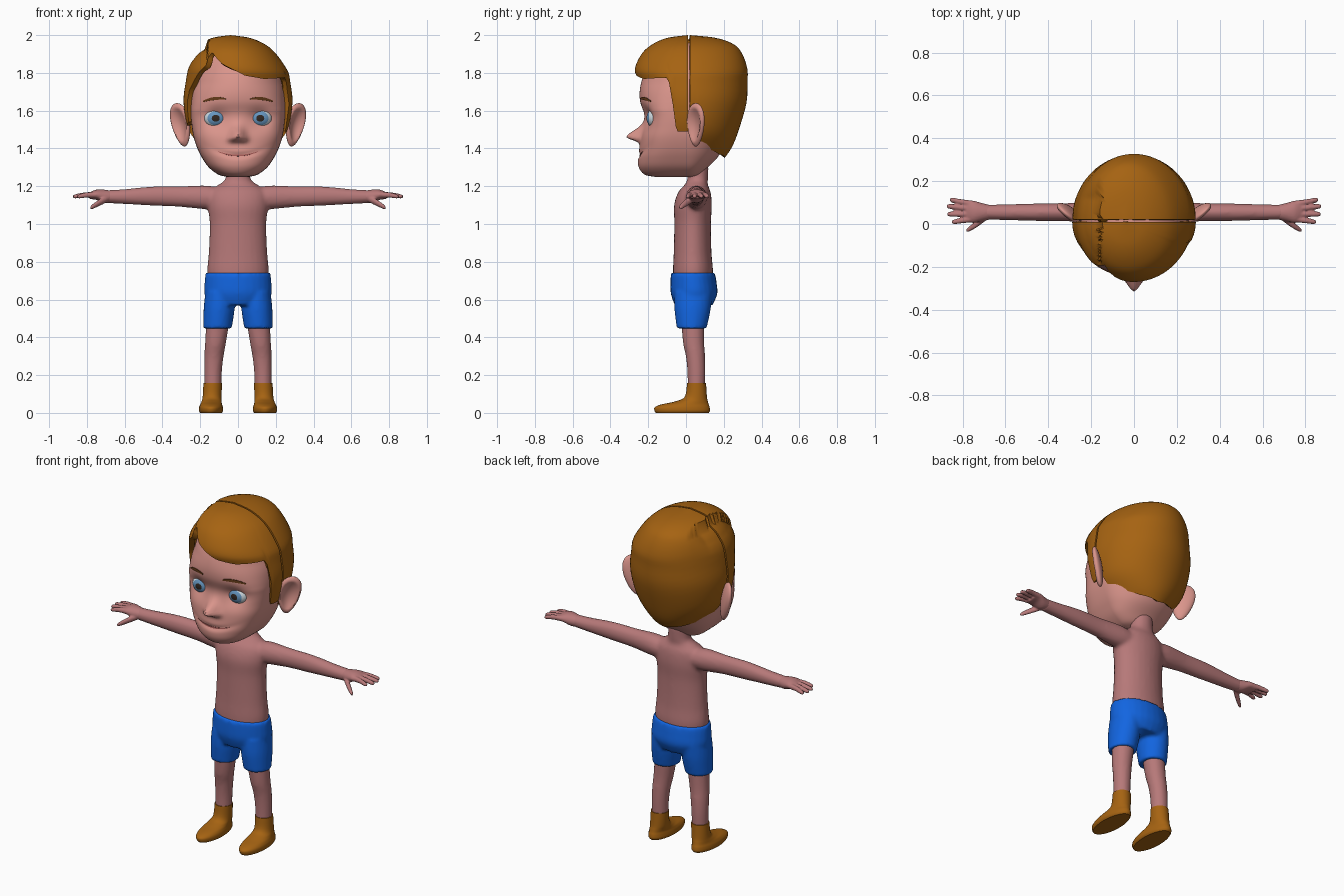
import bpy, bmesh, math
from mathutils import Vector

if "Cube" in bpy.data.objects:
    bpy.data.objects.remove(bpy.data.objects["Cube"])


def material(name, r, g, b):
    m = bpy.data.materials.new(name)
    m.use_nodes = True
    m.diffuse_color = (r, g, b, 1)
    m.node_tree.nodes["Principled BSDF"].inputs["Base Color"].default_value = (r, g, b, 1)
    return m


face_skin = material("face_skin", .70, .30, .26)
body_skin = material("body_skin", .47, .19, .19)
brown = material("warm_brown", .38, .125, .006)
blue = material("shorts_blue", .006, .13, .75)
white = material("eye_white", .62, .70, .75)
iris = material("iris_blue", .13, .30, .52)
pupil = material("pupil_dark", .03, .02, .015)
brow = material("brow_brown", .13, .045, .01)
lip = material("lip_line", .36, .10, .09)


def clamp(v):
    return min(max(v, 0), 1)


def spline(rows, u):
    """Smooth curve through the rows, u counts rows."""
    i = min(int(u), len(rows) - 2)
    f = u - i
    p = [rows[min(max(i + k, 0), len(rows) - 1)] for k in (-1, 0, 1, 2)]
    return [b + f / 2 * (c - a + f * (2 * a - 5 * b + 4 * c - d + f * (3 * (b - c) + d - a)))
            for a, b, c, d in zip(*p)]


def bisect(fn, target, lo, hi):
    for _ in range(30):
        mid = (lo + hi) / 2
        lo, hi = (mid, hi) if fn(mid) < target else (lo, mid)
    return lo


def skin(bm, rings, closed=True):
    """Join rows of points with quads."""
    vs = [[bm.verts.new(p) for p in ring] for ring in rings]
    n = len(vs[0])
    for a, b in zip(vs, vs[1:]):
        for j in range(n if closed else n - 1):
            k = (j + 1) % n
            bm.faces.new((a[j], a[k], b[k], b[j]))
    if closed:
        bm.faces.new(vs[0])
        bm.faces.new(vs[-1])


def loft(bm, rows, axis="z", sides=(1, -1), seg=28, steps=5):
    """Rows hold position along the axis, two centres and two radii."""
    for side in sides:
        rings = []
        for k in range((len(rows) - 1) * steps + 1):
            t, c1, c2, r1, r2 = spline(rows, k / steps)
            ring = []
            for j in range(seg):
                a = math.tau * j / seg
                p, q = c1 + r1 * math.cos(a), c2 + r2 * math.sin(a)
                ring.append((p * side, q, t) if axis == "z" else (t * side, p, q))
            rings.append(ring)
        skin(bm, rings)


def make(name, bm, *mats):
    bmesh.ops.remove_doubles(bm, verts=bm.verts, dist=1e-5)
    bmesh.ops.recalc_face_normals(bm, faces=bm.faces)
    me = bpy.data.meshes.new(name)
    bm.to_mesh(me)
    bm.free()
    for m in mats:
        me.materials.append(m)
    ob = bpy.data.objects.new(name, me)
    bpy.context.collection.objects.link(ob)
    bpy.ops.object.select_all(action="DESELECT")
    ob.select_set(True)
    bpy.context.view_layer.objects.active = ob
    bpy.ops.object.shade_smooth_by_angle(angle=math.radians(50))
    return ob


def fuse(ob, voxel, smooth):
    m = ob.modifiers.new("fuse", "REMESH")
    m.mode, m.voxel_size, m.use_smooth_shade = "VOXEL", voxel, True
    m = ob.modifiers.new("soften", "SMOOTH")
    m.factor, m.iterations = .5, smooth


def shell(ob, thickness):
    m = ob.modifiers.new("thickness", "SOLIDIFY")
    m.thickness, m.offset = thickness, -1
    ob.modifiers.new("crisp_rim", "EDGE_SPLIT").split_angle = math.radians(50)


# Body: torso with neck, arms and legs fused together
bm = bmesh.new()
loft(bm, [(.66, 0, .035, .15, .1), (.75, 0, .037, .163, .106), (.85, 0, .035, .155, .1),
          (1, 0, .035, .15, .097), (1.1, 0, .037, .16, .1), (1.17, 0, .045, .15, .085),
          (1.21, 0, .055, .1, .06), (1.24, 0, .062, .067, .055), (1.32, 0, .065, .063, .055)], sides=(1,))
loft(bm, [(.05, .05, 1.13, .06, .05), (.16, .055, 1.14, .056, .063), (.3, .055, 1.145, .043, .055),
          (.45, .055, 1.148, .041, .051), (.6, .055, 1.145, .037, .04), (.7, .055, 1.145, .035, .034)], "x")
loft(bm, [(.13, .133, .055, .045, .046), (.22, .132, .055, .047, .048), (.3, .127, .05, .051, .051),
          (.38, .118, .04, .056, .057), (.55, .1, .035, .065, .065)])
fuse(make("body", bm, body_skin), .011, 4)

# Hands: palm, four fingers and a thumb
bm = bmesh.new()
loft(bm, [(.67, .055, 1.145, .033, .031), (.71, .055, 1.147, .043, .035),
          (.75, .057, 1.155, .052, .027), (.785, .06, 1.15, .05, .018)], "x")
for y0, x1, y1 in ((.095, .86, .112), (.072, .874, .082), (.046, .872, .046), (.022, .85, .01)):
    loft(bm, [(.76, y0, 1.155, .015, .016), ((.76 + x1) / 2, (y0 + y1) / 2, 1.153, .013, .014),
              (x1 - .01, y1, 1.146, .011, .011), (x1, y1, 1.145, .005, .005)], "x", seg=12)
loft(bm, [(.69, .035, 1.135, .018, .018), (.73, .004, 1.115, .017, .018),
          (.77, -.024, 1.092, .012, .013), (.782, -.03, 1.086, .006, .006)], "x", seg=12)
fuse(make("hands", bm, body_skin), .005, 2)

# Shorts: hips and two trouser legs
bm = bmesh.new()
loft(bm, [(.57, 0, .04, .155, .1), (.63, 0, .043, .178, .123), (.69, 0, .04, .177, .122),
          (.74, 0, .037, .172, .117)], sides=(1,))
loft(bm, [(.447, .108, .03, .075, .079), (.55, .1, .035, .082, .096), (.64, .095, .04, .078, .1)])
fuse(make("shorts", bm, blue), .01, 3)

# Shoes
bm = bmesh.new()
loft(bm, [(0, .143, -.02, .058, .14), (.012, .143, -.02, .064, .147), (.03, .143, -.02, .063, .145),
          (.045, .142, -.005, .058, .125), (.06, .14, .028, .053, .088),
          (.085, .137, .052, .05, .059), (.158, .134, .056, .049, .05)])
make("shoes", bm, brown)

# Head: rows of height, half width, front depth and back depth
MID = .015
HEAD = [(1.25, .06, .18, .02), (1.262, .105, .235, .06), (1.3, .155, .265, .1), (1.35, .19, .27, .15),
        (1.4, .215, .262, .18), (1.46, .235, .255, .21), (1.52, .245, .24, .235), (1.58, .25, .236, .25),
        (1.65, .25, .258, .26), (1.72, .245, .258, .26), (1.8, .225, .235, .25), (1.88, .18, .19, .2),
        (1.94, .1, .1, .12), (1.96, 0, 0, 0)]


def bump(x, z, cx, cz, sx, up, down):
    sz = up if z > cz else down
    return math.exp(-((abs(x) - cx) / sx) ** 2 - ((z - cz) / sz) ** 2)


def head_point(u, a):
    z, rx, rf, rb = spline(HEAD, u)
    x, c = rx * math.sin(a), math.cos(a)
    if c <= 0:
        return Vector((x, MID - rb * c, z))
    y = MID - rf * c ** (1 - .5 * clamp((1.75 - z) / .15))
    y -= .075 * bump(x, z, 0, 1.46, .033, .05, .02)      # nose
    y -= .02 * bump(x, z, .035, 1.447, .018, .02, .015)  # nostrils
    y += .025 * bump(x, z, .118, 1.56, .055, .05, .05)   # eye sockets
    smile = 1.363 + 1.8 * x * x
    y += .012 * bump(x, z, 0, smile, .1, .014, .014)     # mouth
    return Vector((x, y, z))


def face_y(x, z):
    u = bisect(lambda v: spline(HEAD, v)[0], z, 0, len(HEAD) - 1)
    a = bisect(lambda t: head_point(u, t).x, abs(x), 0, 1.5)
    return head_point(u, a).y


bm = bmesh.new()
skin(bm, [[head_point(k / 6, math.tau * j / 96) for j in range(96)] for k in range(6 * len(HEAD) - 5)])
make("head", bm, face_skin)

# Hair: front and back caps, each with its own lower edge
HAIR = [(1.35, .14, .17, .185), (1.41, .2, .2, .225), (1.5, .262, .21, .26), (1.64, .288, .235, .3),
        (1.75, .277, .262, .305), (1.82, .262, .28, .305), (1.9, .222, .245, .278),
        (1.95, .175, .19, .235), (1.985, .1, .11, .14), (2, 0, 0, 0)]


def hair_point(u, a, gap):
    z, rx, rf, rb = spline(HAIR, u)
    x = rx * math.sin(a) - .04 * clamp((z - 1.8) / .2)
    y = MID + gap - (rf if gap < 0 else rb) * math.cos(a)
    if x < -.16:  # lower side of the parting
        z -= .045 * clamp((z - 1.8) / .12) * clamp((.22 - y) / .1)
    return Vector((x, y, z))


def hair(name, edge, start, gap):
    columns = []
    for j in range(73):
        deg = start + j * 2.5
        for (d0, z0), (d1, z1) in zip(edge, edge[1:]):
            if d0 <= deg <= d1:
                low = z0 + (z1 - z0) * (deg - d0) / (d1 - d0)
        top = len(HAIR) - 1
        u0 = bisect(lambda v: spline(HAIR, v)[0], low, 0, top)
        columns.append([hair_point(u0 + (top - u0) * k / 30, math.radians(deg), gap) for k in range(31)])
    bm = bmesh.new()
    skin(bm, columns, closed=False)
    shell(make(name, bm, brown), .03)


hair("front_hair", [(-90, 1.52), (-72, 1.54), (-66, 1.7), (-48, 1.82), (-32, 1.91), (-18, 1.85),
                    (8, 1.785), (30, 1.768), (67, 1.775), (73, 1.49), (90, 1.49)], -90, -.005)
hair("back_hair", [(90, 1.58), (98, 1.42), (140, 1.37), (180, 1.35), (220, 1.37), (262, 1.42),
                   (270, 1.58)], 90, .005)

# Ears: flared discs with a hollow front
bm = bmesh.new()
for s in (1, -1):
    for v in bmesh.ops.create_uvsphere(bm, u_segments=32, v_segments=24, radius=1)["verts"]:
        p = v.co.copy()
        r = math.hypot(p.x, p.z)
        w, h, n = p.x * (.062 + .016 * p.z), p.z * .115, p.y * .026
        if p.y < 0:
            n += .034 * max(0, 1 - (r / .8) ** 2)
        x = .303 + .75 * w - .66 * n + .17 * h
        v.co = (s * x, .052 + .66 * w + .75 * n, 1.525 + h)
make("ears", bm, face_skin)

# Eyes: white, iris and pupil by angle from the gaze direction
bm = bmesh.new()
for s in (1, -1):
    for v in bmesh.ops.create_uvsphere(bm, u_segments=32, v_segments=36, radius=1)["verts"]:
        x, y, z = v.co
        v.co = (s * .118 + x * .062, -.163 - z * .046, 1.56 + y * .052)
bm.faces.ensure_lookup_table()
for f in bm.faces:
    c = f.calc_center_median()
    facing = (-.163 - c.y) / .046
    f.material_index = 2 if facing > .94 else 1 if facing > .72 else 0
make("eyes", bm, white, iris, pupil)


# Thin plates on the face
def strip(bm, x0, x1, height, half):
    rows = []
    for k in range(21):
        x = x0 + (x1 - x0) * k / 20
        taper = half * (.4 + .6 * math.sin(math.pi * k / 20))
        rows.append([(x, face_y(x, z) - .004, z) for z in (height(x) - taper, height(x) + taper)])
    skin(bm, rows, closed=False)


bm = bmesh.new()
for s in (1, -1):
    strip(bm, s * .065, s * .185, lambda x: 1.665 - 2.5 * (abs(x) - .105) ** 2, .008)
shell(make("eyebrows", bm, brow), .004)
bm = bmesh.new()
strip(bm, -.105, .105, lambda x: 1.363 + 1.8 * x * x, .004)
shell(make("mouth", bm, lip), .003)
